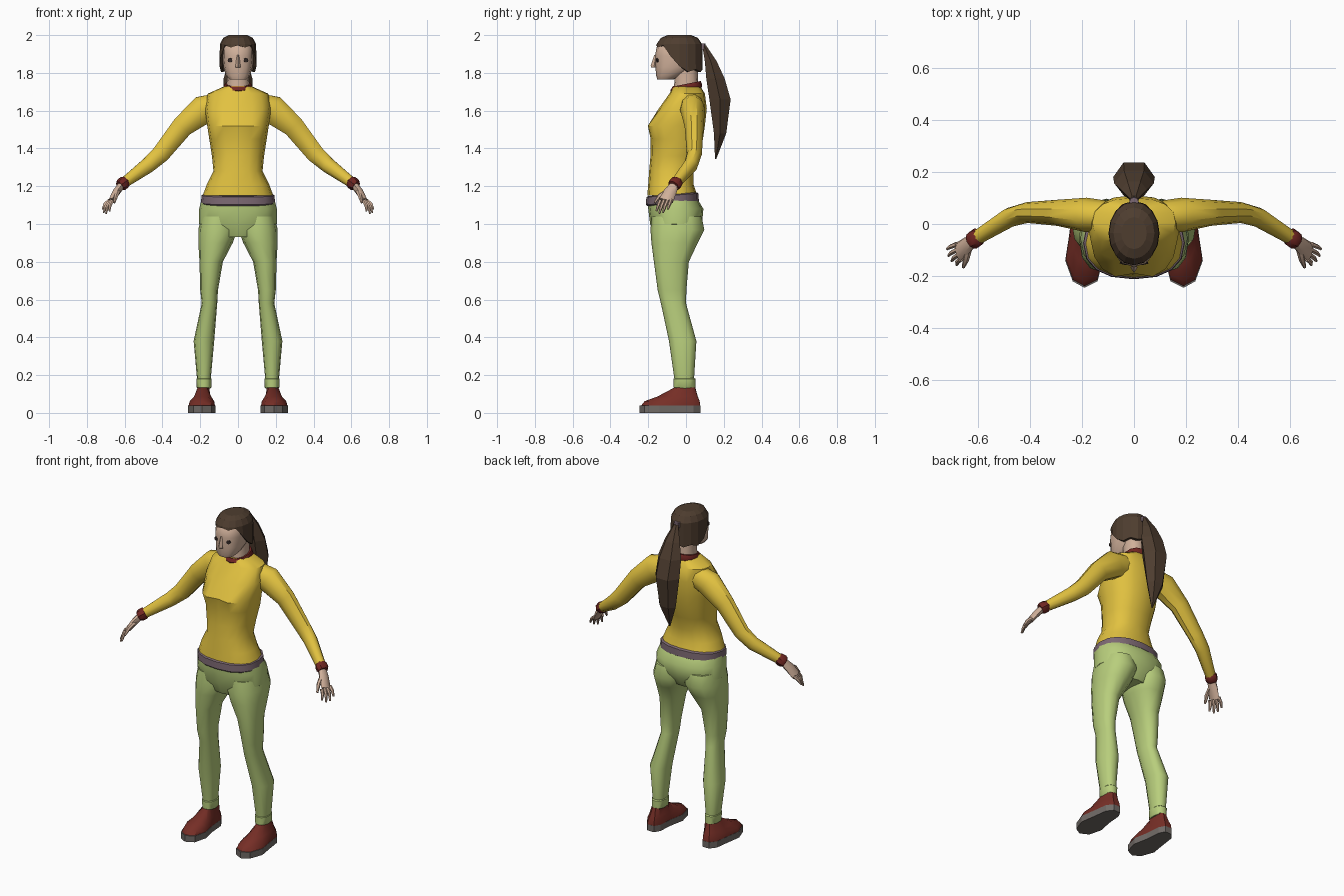
import bpy, math
from mathutils import Vector
from mathutils.bvhtree import BVHTree
import bmesh

if "Cube" in bpy.data.objects:
    bpy.data.objects.remove(bpy.data.objects["Cube"])


def material(name, r, g, b):
    lin = [((c / 255 + 0.055) / 1.055) ** 2.4 for c in (r, g, b)]
    m = bpy.data.materials.new(name)
    m.diffuse_color = (*lin, 1)
    m.use_nodes = True
    m.node_tree.nodes["Principled BSDF"].inputs["Base Color"].default_value = m.diffuse_color
    return m


YELLOW = material("yellow_knit", 226, 194, 64)
GREEN = material("green_cloth", 184, 206, 124)
HAIR = material("brown_hair", 78, 61, 47)
SKIN = material("skin", 208, 176, 154)
SHOE = material("red_brown_leather", 118, 46, 38)
SOLE = material("grey_rubber", 112, 106, 102)
TRIM = material("dark_red_trim", 112, 38, 34)
BELT = material("mauve_band", 124, 104, 114)
EYE = material("eye_dark", 50, 40, 38)


def loft(name, rings, mat, smooth=True, mirror=1, bottom=True, top=True):
    """Skin a list of equally long point rings."""
    bm = bmesh.new()
    vs = [[bm.verts.new((p[0] * mirror, p[1], p[2])) for p in r] for r in rings]
    n = len(vs[0])
    for a, b in zip(vs, vs[1:]):
        for i in range(n):
            bm.faces.new((a[i], a[(i + 1) % n], b[(i + 1) % n], b[i]))
    if bottom:
        bm.faces.new(vs[0])
    if top:
        bm.faces.new(vs[-1])
    bmesh.ops.recalc_face_normals(bm, faces=bm.faces)
    me = bpy.data.meshes.new(name)
    bm.to_mesh(me)
    bm.free()
    me.materials.append(mat)
    if smooth:
        me.shade_smooth()
        me.set_sharp_from_angle(angle=math.radians(40))
    ob = bpy.data.objects.new(name, me)
    bpy.context.collection.objects.link(ob)
    return ob


def ring(z, x0, x1, y0, y1, n=12, p=0.85, tilt=0.0):
    """Flat rounded-box ring; tilt raises the back."""
    pts = []
    for i in range(n):
        a = 2 * math.pi * i / n
        c, s = math.cos(a), math.sin(a)
        c = math.copysign(abs(c) ** p, c) if abs(c) > 1e-6 else 0
        s = math.copysign(abs(s) ** p, s) if abs(s) > 1e-6 else 0
        pts.append(((x0 + x1) / 2 + c * (x1 - x0) / 2,
                    (y0 + y1) / 2 + s * (y1 - y0) / 2, z + tilt * s))
    return pts


def sym(z, w, y0, y1, **k):
    return ring(z, -w, w, y0, y1, **k)


def tube(path, n=8):
    """Rings around a path of (x, y, z, depth radius, height radius)."""
    rings = []
    for i, q in enumerate(path):
        a, b = Vector(path[max(i - 1, 0)][:3]), Vector(path[min(i + 1, len(path) - 1)][:3])
        t = (b - a).normalized()
        u = Vector((0, 1, 0))
        u = (u - t * t.dot(u)).normalized()
        v = t.cross(u)
        rings.append([Vector(q[:3]) + u * q[3] * math.cos(k * math.tau / n)
                      + v * q[4] * math.sin(k * math.tau / n) for k in range(n)])
    return rings


# Sweater body, with a shallow dip in the middle of the chest
body = [sym(z, w, f, b, n=16) for z, w, f, b in (
    (1.15, .187, -.205, .06), (1.21, .165, -.2, .04), (1.28, .13, -.195, .04),
    (1.36, .138, -.188, .062), (1.45, .152, -.187, .09), (1.52, .163, -.212, .1),
    (1.61, .175, -.145, .11), (1.69, .16, -.088, .1), (1.73, .07, -.068, .075))]
sweater = loft("sweater_body", body, YELLOW)
for v in sweater.data.vertices:
    if abs(v.co.x) < .01 and v.co.y < -.18 and 1.5 < v.co.z < 1.54:
        v.co.y += .022
loft("collar", [sym(1.705, .076, -.078, .082, tilt=.015),
                sym(1.722, .08, -.083, .086, tilt=.015),
                sym(1.742, .07, -.072, .078, tilt=.015)], TRIM)
loft("waist_band", [sym(1.105, .19, -.205, .062, n=16, tilt=.01),
                    sym(1.112, .196, -.212, .068, n=16, tilt=.01),
                    sym(1.152, .193, -.21, .066, n=16, tilt=.01),
                    sym(1.158, .18, -.2, .056, n=16, tilt=.01)], BELT)

# Trousers: hips
loft("hips", [sym(z, w, f, b, n=16) for z, w, f, b in (
    (.93, .1, -.16, .04), (1.0, .207, -.19, .085), (1.08, .206, -.2, .092),
    (1.13, .193, -.203, .062))], GREEN)

# Outline of the sole, seen from above
FOOT = [(.19, -.245), (.235, -.22), (.264, -.14), (.25, -.05), (.238, .04), (.21, .076),
        (.165, .076), (.145, .04), (.138, -.05), (.12, -.14), (.14, -.22)]
ANKLE = Vector((.18, -.005))


def shoe_ring(k, z):
    pts = []
    for p in FOOT:
        d = Vector(p) - ANKLE
        e = d.normalized()
        a = ANKLE + Vector((e.x * .04, e.y * .055))
        q = Vector(p).lerp(a, k)
        pts.append((q.x, q.y, z))
    return pts


# Paired parts
for side, m in (("left", 1), ("right", -1)):
    loft(side + "_leg", [ring(*r) for r in (
        (1.04, .012, .195, -.182, .083), (.97, .002, .21, -.188, .097),
        (.9, .028, .21, -.183, .062), (.8, .08, .204, -.17, .015),
        (.65, .106, .2, -.15, .002), (.58, .11, .192, -.133, 0),
        (.38, .126, .235, -.09, .055), (.17, .145, .216, -.06, .042))], GREEN, mirror=m)
    loft(side + "_trouser_cuff", [ring(z, .18 - w, .18 + w, -.008 - d, -.008 + d) for z, w, d in (
        (.13, .035, .05), (.135, .039, .057), (.18, .04, .058), (.186, .034, .05))],
        GREEN, mirror=m)
    loft(side + "_sole", [shoe_ring(0, 0), shoe_ring(0, .038)], SOLE, False, m)
    loft(side + "_shoe", [shoe_ring(.03, .036), shoe_ring(.14, .062), shoe_ring(.5, .086),
                          shoe_ring(1, .135)], SHOE, mirror=m)

    loft(side + "_sleeve", tube([
        (.11, .03, 1.625, .06, .07), (.185, .035, 1.605, .066, .08),
        (.295, .043, 1.515, .05, .06), (.41, .044, 1.37, .04, .05),
        (.475, .026, 1.312, .038, .043), (.61, -.057, 1.213, .028, .028)], 10),
        YELLOW, mirror=m)
    loft(side + "_wrist_cuff", tube([
        (.592, -.046, 1.226, .03, .028), (.6, -.05, 1.221, .036, .034),
        (.618, -.062, 1.208, .036, .034), (.626, -.067, 1.202, .03, .028)]), TRIM, mirror=m)

    # Hand: palm, four fingers and thumb
    loft(side + "_palm", tube([
        (.61, -.057, 1.213, .022, .02), (.642, -.083, 1.172, .034, .02),
        (.673, -.106, 1.122, .038, .014)]), SKIN, mirror=m)
    for i, tip in enumerate(((.717, -.096, 1.078), (.712, -.122, 1.06),
                             (.699, -.142, 1.055), (.68, -.157, 1.068))):
        start = Vector((.68 - .005 * i, -.078 - .019 * i, 1.125))
        mid = start.lerp(Vector(tip), .5) + Vector((.005, 0, .004))
        loft(f"{side}_finger_{i + 1}", tube([
            (*start, .01, .012), (*mid, .009, .01), (*tip, .005, .005)], 6), SKIN, mirror=m)
    loft(side + "_thumb", tube([
        (.635, -.095, 1.175, .013, .015), (.645, -.138, 1.15, .012, .012),
        (.655, -.166, 1.112, .006, .006)], 6), SKIN, mirror=m)

# Neck and head
loft("neck", [sym(1.70, .064, -.066, .068), sym(1.77, .058, -.06, .064),
              sym(1.86, .06, -.06, .06)], SKIN)
head = loft("head", [sym(z, w, f, b, p=.8) for z, w, f, b in (
    (1.765, .045, -.152, -.065), (1.785, .064, -.158, -.03), (1.83, .077, -.162, .05),
    (1.89, .083, -.164, .072), (1.935, .083, -.156, .074), (1.97, .06, -.12, .04))], SKIN)
loft("nose", [ring(1.828, -.014, .014, -.185, -.15, 4, 1), ring(1.838, -.013, .013, -.187, -.15, 4, 1),
              ring(1.895, -.006, .006, -.168, -.15, 4, 1)], SKIN, False)

# Eyes: thin plates laid on the face
tree = BVHTree.FromPolygons([v.co for v in head.data.vertices],
                            [p.vertices for p in head.data.polygons])
for side, x in (("left", .042), ("right", -.042)):
    hit, normal, _, _ = tree.ray_cast(Vector((x, -1, 1.867)), Vector((0, 1, 0)))
    q = normal.to_track_quat('Z', 'Y')
    loft(side + "_eye", [[hit + q @ Vector((.013 * math.cos(a), .012 * math.sin(a), d))
                          for a in (k * math.tau / 8 for k in range(8))]
                         for d in (-.003, .003)], EYE, False)

# Hair cap: short over the face, longer at the sides and back
N = 16


def hair_ring(k, z=None):
    pts = []
    for i in range(N):
        a = math.tau * i / N
        front = -math.sin(a)
        low = 1.94 if front > .6 else 1.895 if front > .3 else 1.83 if front > -.3 else 1.812
        low += .006 * (-1) ** i
        pts.append((.098 * k * math.cos(a), -.035 + .123 * k * math.sin(a), z or low))
    return pts


loft("hair", [hair_ring(.5, 2.0), hair_ring(.8, 1.985), hair_ring(.98, 1.952),
              hair_ring(1), hair_ring(.84)], HAIR, False, top=False)

# Ponytail and its tie
loft("hair_tie", [sym(1.925, .018, .07, .108, n=8), sym(1.955, .018, .065, .102, n=8)], BELT)
loft("ponytail", [sym(z, w, f, b, n=6, p=1) for z, w, f, b in (
    (1.945, .015, .085, .108), (1.86, .05, .095, .168), (1.77, .076, .1, .212),
    (1.66, .08, .115, .245), (1.48, .056, .143, .218), (1.345, .004, .153, .161))], HAIR, False)
